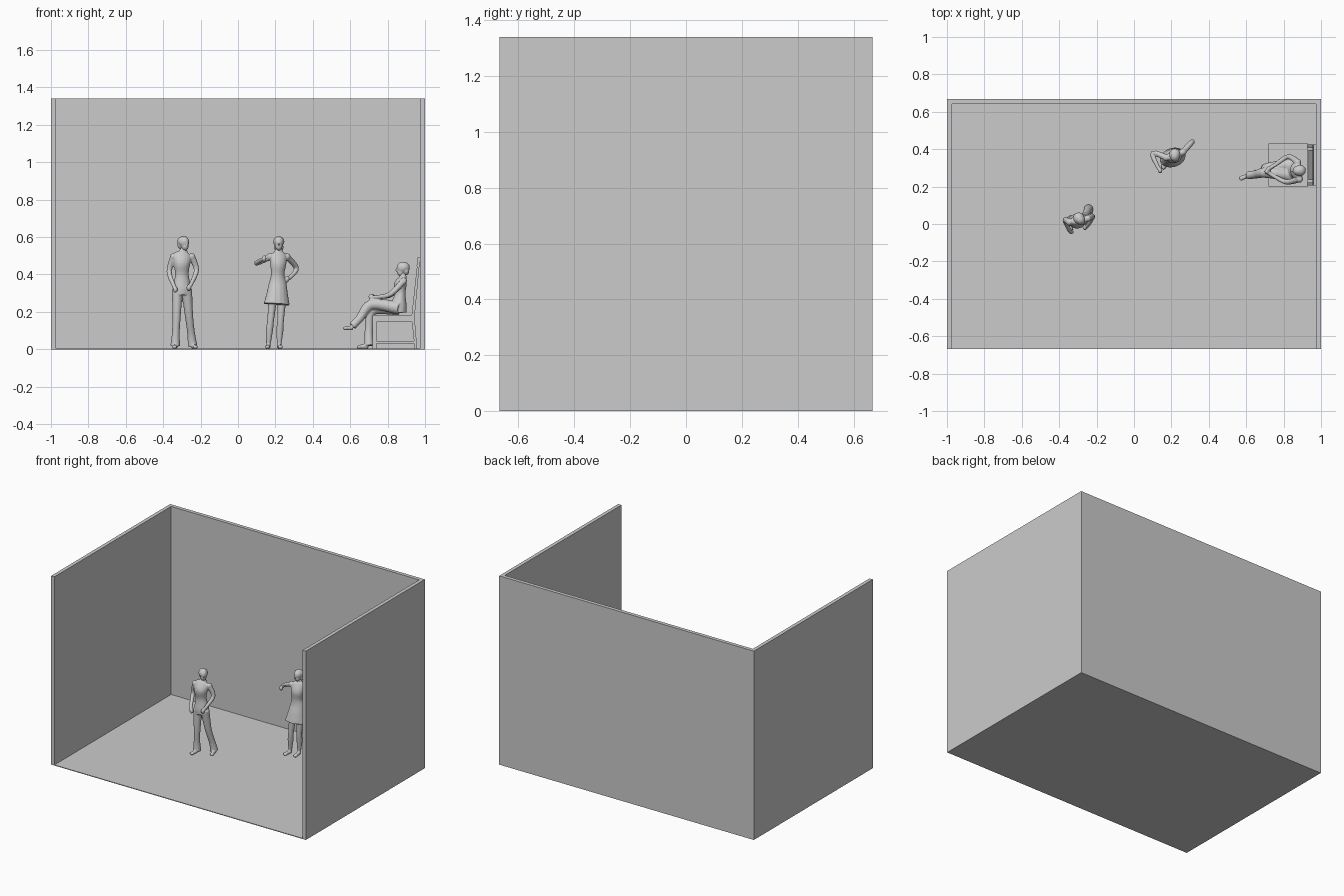
import bpy, bmesh, math
from mathutils import Vector, Matrix


def finish(name, bm):
    bmesh.ops.recalc_face_normals(bm, faces=bm.faces)
    me = bpy.data.meshes.new(name)
    bm.to_mesh(me)
    bm.free()
    ob = bpy.data.objects.new(name, me)
    bpy.context.collection.objects.link(ob)
    return ob


def box(name, x0, x1, y0, y1, z0, z1):
    bm = bmesh.new()
    size = Matrix.Diagonal((x1 - x0, y1 - y0, z1 - z0, 1))
    mid = Matrix.Translation(((x0 + x1) / 2, (y0 + y1) / 2, (z0 + z1) / 2))
    bmesh.ops.create_cube(bm, size=1, matrix=mid @ size)
    return finish(name, bm)


def extrude_profile(name, pts, y0, y1):
    """Profile in x/z pushed along y."""
    bm = bmesh.new()
    f = bm.faces.new([bm.verts.new((x, y0, z)) for x, z in pts])
    r = bmesh.ops.extrude_face_region(bm, geom=[f])
    bmesh.ops.translate(bm, vec=(0, y1 - y0, 0),
                        verts=[v for v in r['geom'] if isinstance(v, bmesh.types.BMVert)])
    return finish(name, bm)


def loft(bm, pts, side=(1, 0, 0), steps=4, n=16):
    """Smooth tube through (x, y, z, radius[, depth radius]) points."""
    P = [Vector((p[0], p[1], p[2], p[3], p[4] if len(p) > 4 else p[3])) for p in pts]
    path = []
    for i in range(len(P) - 1):
        a, b, c, d = P[max(i - 1, 0)], P[i], P[i + 1], P[min(i + 2, len(P) - 1)]
        for k in range(steps):
            t = k / steps
            path.append(0.5 * (2 * b + (c - a) * t + (2 * a - 5 * b + 4 * c - d) * t * t
                               + (3 * b - a - 3 * c + d) * t ** 3))
    path.append(P[-1])
    rings = []
    for i, p in enumerate(path):
        tan = Vector((path[min(i + 1, len(path) - 1)] - path[max(i - 1, 0)])[:3]).normalized()
        s = Vector(side)
        s = (s - tan * s.dot(tan)).normalized()
        u = tan.cross(s)
        c = Vector(p[:3])
        rings.append([bm.verts.new(c + s * p[3] * math.cos(2 * math.pi * j / n)
                                   + u * p[4] * math.sin(2 * math.pi * j / n)) for j in range(n)])
    for r, q in zip(rings, rings[1:]):
        for j in range(n):
            bm.faces.new((r[j], r[(j + 1) % n], q[(j + 1) % n], q[j]))
    bm.faces.new(rings[0][::-1])
    bm.faces.new(rings[-1])


def ball(bm, c, r, yaw=0):
    m = Matrix.Translation(c) @ Matrix.Rotation(yaw, 4, 'Z') @ Matrix.Diagonal((*r, 1))
    bmesh.ops.create_uvsphere(bm, u_segments=20, v_segments=12, radius=1, matrix=m)


def organic(name, bm, voxel=0.004):
    """Fuse overlapping forms into one smooth skin."""
    ob = finish(name, bm)
    m = ob.modifiers.new('fuse', 'REMESH')
    m.mode, m.voxel_size, m.use_smooth_shade = 'VOXEL', voxel, True
    s = ob.modifiers.new('soften', 'SMOOTH')
    s.factor, s.iterations = 0.5, 3
    return ob


def figure(name, side, torso, arms, legs, shoes, head, yaw, bun=0):
    # torso, neck, arms and hands
    bm = bmesh.new()
    loft(bm, torso, side)
    for a in arms:
        loft(bm, a)
        ball(bm, a[-1][:3], (0.012, 0.014, 0.017))
        ball(bm, a[0][:3], (0.019, 0.019, 0.019))
    # legs and shoes
    for l in legs:
        loft(bm, l, side)
    for heel, toe in shoes:
        loft(bm, [(*heel, 0.013), (*toe, 0.011)], (0, 0, 1))
        ball(bm, toe, (0.014, 0.014, 0.010))
    organic(name + '_body', bm)
    # head with nose, chin and hair; the face points along -y before yaw
    bm = bmesh.new()
    h = Vector(head)
    rot = Matrix.Rotation(yaw, 3, 'Z')
    for off, r in (((0, 0, 0.006), (0.027, 0.032, 0.032)),
                   ((0, -0.01, -0.016), (0.019, 0.020, 0.024)),
                   ((0, -0.033, -0.006), (0.004, 0.006, 0.008)),
                   ((0, 0.007, 0.008), (0.030, 0.032, 0.029)),
                   ((0, 0.018, -0.01 - bun), (0.026, 0.018, 0.024))):
        ball(bm, h + rot @ Vector(off), r, yaw)
    organic(name + '_head', bm, 0.003)


# room
W, D, H, T, F = 1.0, 0.667, 1.34, 0.026, 0.005
box('floor', -W, W, -D, D, 0, F)
box('back_wall', -W, W, D - T, D, 0, H)
box('left_wall', -W, -W + T, -D, D - T, 0, H)
box('right_wall', W - T, W, -D, D - T, 0, H)

# standing figure in flared trousers
figure('trouser_figure', (1, 0.25, 0),
       [(-.30, .02, .29, .047, .036), (-.30, .02, .33, .05, .038), (-.30, .015, .40, .037, .027),
        (-.30, .012, .46, .046, .036), (-.295, .02, .505, .048, .024), (-.293, .025, .52, .026, .018),
        (-.29, .025, .55, .013, .013)],
       [[(-.345, .01, .495, .018), (-.368, .02, .415, .014), (-.345, -.035, .345, .011), (-.335, -.042, .32, .010)],
        [(-.247, .03, .495, .018), (-.222, .04, .425, .014), (-.245, -.005, .36, .011), (-.262, -.02, .33, .010)]],
       [[(-.325, .015, .32, .030), (-.328, .01, .18, .022), (-.333, .015, .08, .021), (-.335, .02, .018, .027)],
        [(-.275, .02, .32, .030), (-.262, .04, .18, .022), (-.25, .068, .08, .021), (-.243, .08, .018, .026)]],
       [((-.335, .02, .015), (-.340, -.03, .013)), ((-.24, .08, .015), (-.228, .035, .013))],
       (-.29, .025, .568), 0.7)

# standing figure in a short dress
figure('dress_figure', (1, 0.35, 0),
       [(.207, .355, .24, .072, .052), (.21, .36, .30, .058, .045), (.212, .365, .35, .049, .038),
        (.212, .36, .40, .037, .028), (.215, .36, .455, .044, .034), (.217, .368, .505, .045, .024),
        (.217, .37, .52, .026, .018), (.217, .367, .55, .013, .013)],
       [[(.172, .355, .495, .017), (.10, .38, .46, .014), (.12, .32, .475, .011), (.14, .285, .485, .009)],
        [(.262, .385, .495, .017), (.312, .44, .435, .014), (.285, .405, .39, .011), (.262, .38, .375, .010)]],
       [[(.185, .35, .27, .024), (.175, .345, .16, .018), (.168, .35, .10, .019), (.162, .355, .02, .011)],
        [(.235, .365, .27, .024), (.228, .362, .16, .018), (.224, .37, .10, .019), (.220, .372, .02, .011)]],
       [((.162, .355, .015), (.158, .305, .013)), ((.22, .372, .015), (.226, .322, .013))],
       (.218, .365, .568), 0.0, 0.012)

# seated figure with crossed legs
figure('seated_figure', (-0.15, 1, 0),
       [(.86, .285, .195, .048, .042), (.86, .285, .24, .048, .042), (.868, .285, .30, .036, .028),
        (.868, .285, .345, .043, .034), (.88, .285, .375, .044, .023), (.882, .285, .39, .026, .018),
        (.88, .285, .415, .013, .013)],
       [[(.875, .33, .365, .017), (.825, .36, .295, .014), (.76, .32, .280, .011), (.72, .295, .28, .010)],
        [(.885, .24, .365, .017), (.815, .225, .295, .014), (.75, .255, .280, .011), (.71, .28, .28, .010)]],
       [[(.86, .32, .215, .034), (.72, .30, .21, .028), (.70, .295, .11, .022), (.70, .285, .02, .026)],
        [(.86, .255, .22, .034), (.715, .275, .24, .029), (.65, .265, .165, .022), (.612, .26, .125, .022)]],
       [((.695, .285, .016), (.648, .275, .013)), ((.612, .26, .115), (.575, .245, .112))],
       (.88, .285, .430), -1.45)

# chair
box('seat', .72, .93, .20, .43, .166, .184)
for tag, y in (('near', .205), ('far', .407)):
    box(tag + '_front_leg', .72, .74, y, y + .018, F, .166)
    extrude_profile(tag + '_back_leg', [(.945, F), (.958, F), (.944, .17), (.974, .49), (.962, .49), (.927, .17)],
                    y, y + .018)
    box(tag + '_side_stretcher', .735, .945, y + .004, y + .013, .032, .044)
    box(tag + '_apron', .74, .93, y + .003, y + .013, .145, .166)
box('front_apron', .724, .736, .22, .41, .145, .166)
box('cross_stretcher', .835, .846, .213, .415, .033, .043)
extrude_profile('back_panel', [(.934, .20), (.941, .20), (.970, .485), (.963, .485)], .235, .395)
extrude_profile('top_rail', [(.955, .445), (.968, .445), (.973, .492), (.960, .492)], .205, .425)
